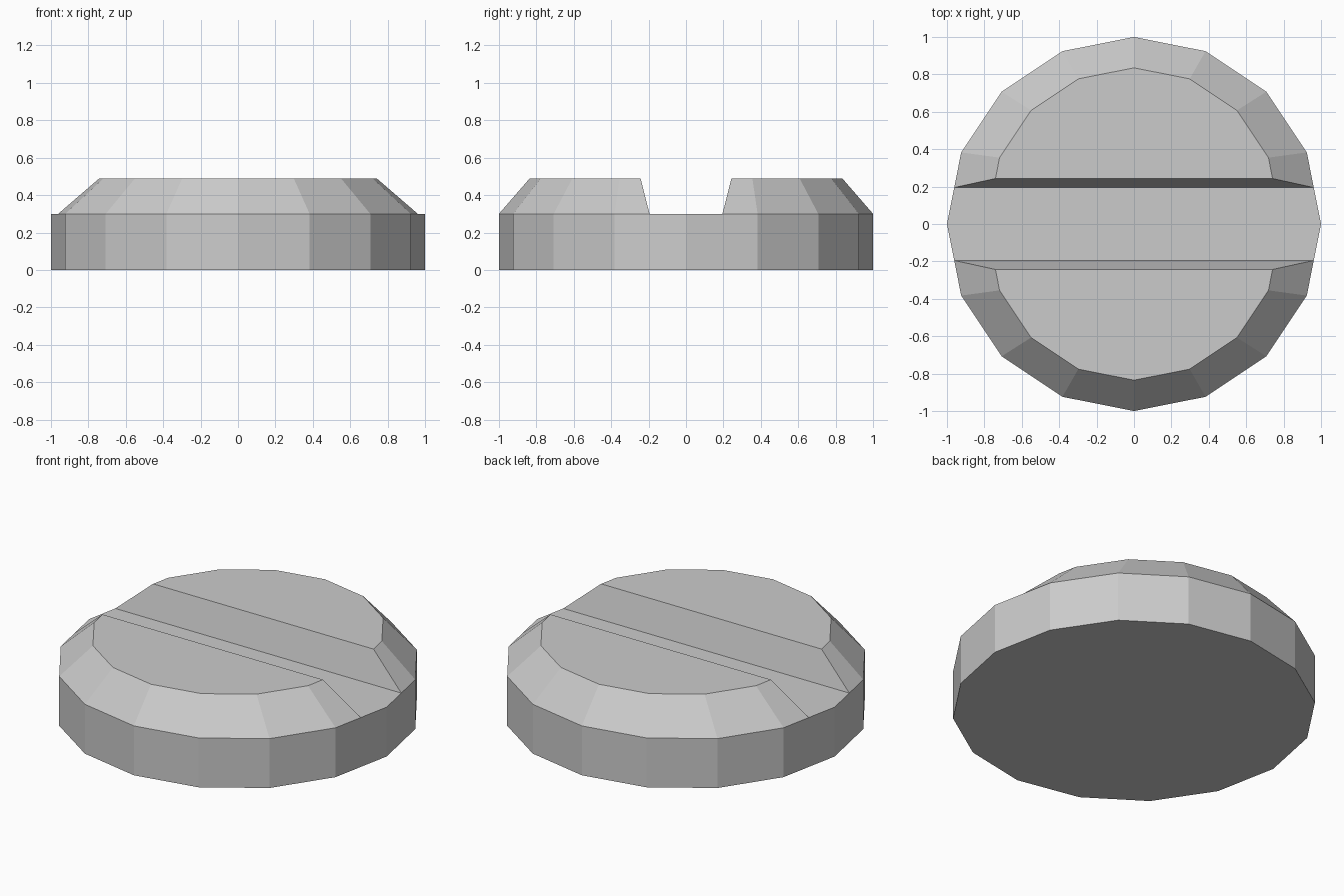
import bpy, bmesh, math

if "Cube" in bpy.data.objects:
    bpy.data.objects.remove(bpy.data.objects["Cube"])

SIDES, LEDGE_Z, TOP_Z = 16, 0.30, 0.49
SLOT_LOW, SLOT_HIGH = 0.195, 0.243   # half width of slot at floor and at top
SCALE, SHIFT = 0.778, 0.057          # shrink and offset of each raised half

grey = bpy.data.materials.new("grey")
grey.diffuse_color = (0.6, 0.6, 0.6, 1)
grey.use_nodes = True
grey.node_tree.nodes["Principled BSDF"].inputs["Base Color"].default_value = grey.diffuse_color

# Half rim running from the right side of the slot to the left, 9 points
rim = [(math.cos(2 * math.pi * i / SIDES), math.sin(2 * math.pi * i / SIDES))
       for i in range(SIDES // 2 + 1)]
edge_slope = (1 - rim[1][0]) / rim[1][1]


def half_outline(scale, shift, cut):
    """Half rim, scaled and shifted in y, cut off straight at y = cut."""
    x = scale * (1 - edge_slope * (cut - shift) / scale)
    arc = [(px * scale, py * scale + shift) for px, py in rim[1:-1]]
    return [(x, cut)] + arc + [(-x, cut)]


bm = bmesh.new()


def ring(points, z, turn=1):
    return [bm.verts.new((x * turn, y * turn, z)) for x, y in points]


# Raised halves with bevelled rims and sloping slot walls
lows = []
for turn in (1, -1):
    low = ring(half_outline(1, 0, SLOT_LOW), LEDGE_Z, turn)
    high = ring(half_outline(SCALE, SHIFT, SLOT_HIGH), TOP_Z, turn)
    for i in range(len(low)):
        j = (i + 1) % len(low)
        bm.faces.new((low[i], low[j], high[j], high[i]))
    bm.faces.new(high)
    lows.append(low)

# Slot floor, outer wall and underside
back, front = lows
right, left = ring([(1, 0), (-1, 0)], LEDGE_Z)
bm.faces.new((right, back[0], back[-1], left, front[0], front[-1]))
upper = [right] + back + [left] + front
lower = [bm.verts.new((v.co.x, v.co.y, 0)) for v in upper]
for i in range(len(upper)):
    j = (i + 1) % len(upper)
    bm.faces.new((lower[i], lower[j], upper[j], upper[i]))
bm.faces.new(lower[::-1])

bmesh.ops.recalc_face_normals(bm, faces=bm.faces)
mesh = bpy.data.meshes.new("slotted_screw_head")
bm.to_mesh(mesh)
bm.free()
mesh.materials.append(grey)
bpy.context.collection.objects.link(bpy.data.objects.new("slotted_screw_head", mesh))
